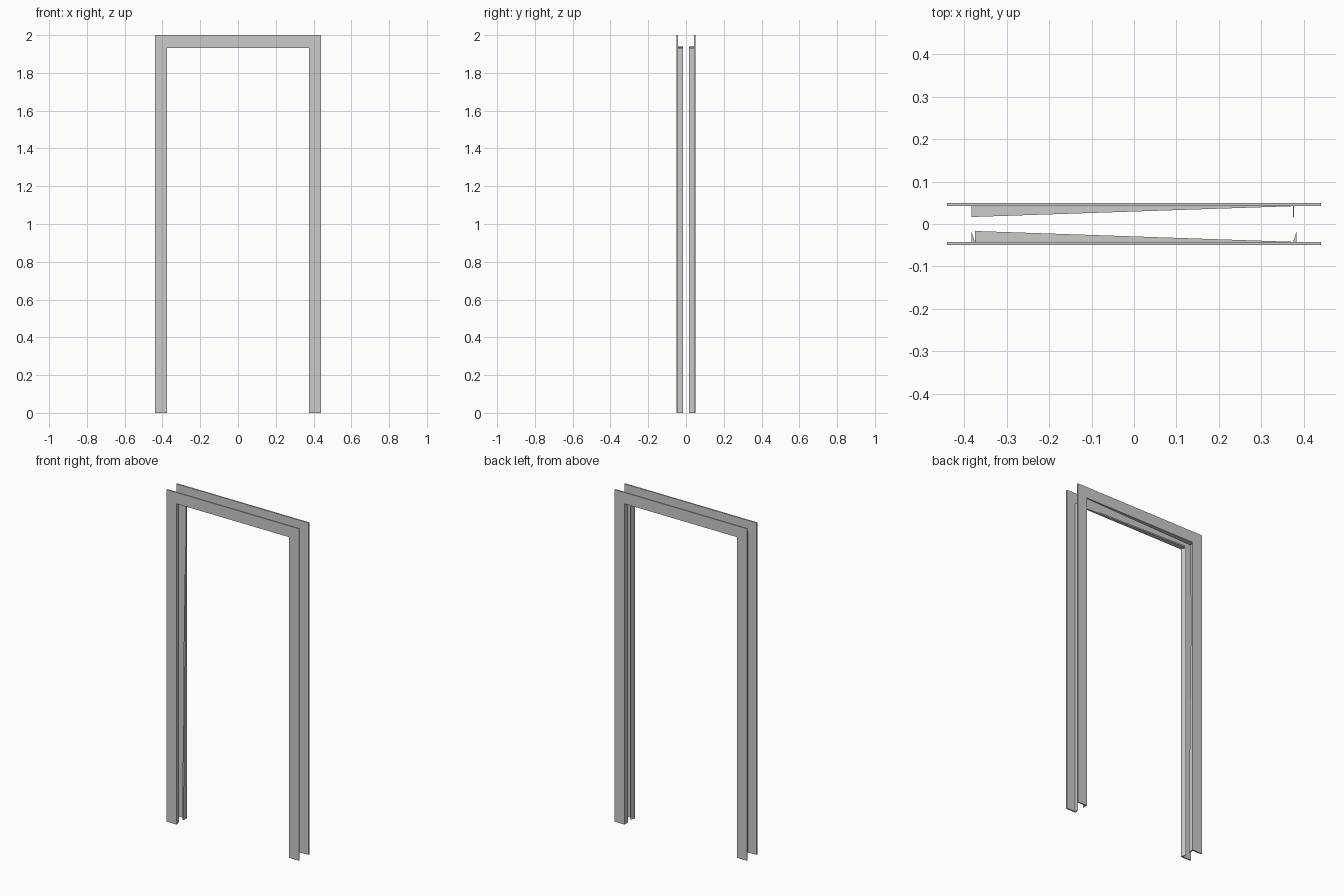
import bpy, bmesh
from mathutils import Vector

if "Cube" in bpy.data.objects:
    bpy.data.objects.remove(bpy.data.objects["Cube"])

OUT, INN, LAP = 0.44, 0.375, 0.383      # half widths: outer edge, opening, tongue back
TOP, HEAD, HEAD_LAP = 2.0, 1.932, 1.94  # heights: outer edge, opening, tongue back
FACE, BACK, TIP = 0.05, 0.042, 0.0165   # depths: trim face, trim rear, tongue tip


def prism(name, base, offset):
    """Closed solid from a planar outline swept by an offset."""
    bm = bmesh.new()
    face = bm.faces.new([bm.verts.new(p) for p in base])
    ext = bmesh.ops.extrude_face_region(bm, geom=[face])
    moved = [g for g in ext["geom"] if isinstance(g, bmesh.types.BMVert)]
    bmesh.ops.translate(bm, verts=moved, vec=Vector(offset))
    bmesh.ops.recalc_face_normals(bm, faces=bm.faces)
    mesh = bpy.data.meshes.new(name)
    bm.to_mesh(mesh)
    bm.free()
    obj = bpy.data.objects.new(name, mesh)
    bpy.context.collection.objects.link(obj)
    return obj


# Flat U-shaped trims on both sides of the wall
outline = [(-OUT, 0), (-OUT, TOP), (OUT, TOP), (OUT, 0),
           (INN, 0), (INN, HEAD), (-INN, HEAD), (-INN, 0)]
for side, label in ((-1, "front"), (1, "back")):
    prism(label + "_trim", [(x, side * FACE, z) for x, z in outline],
          (0, -side * (FACE - BACK), 0))

    # Head tongue tapering from the left towards the right
    left = -INN if side < 0 else -LAP
    prism(label + "_head_tongue",
          [(left, side * BACK, HEAD), (left, side * TIP, HEAD), (INN, side * BACK, HEAD)],
          (0, 0, HEAD_LAP - HEAD))

# Front jamb tongues with a tapered section
for s, label in ((-1, "left"), (1, "right")):
    prism("front_%s_tongue" % label,
          [(s * INN, -BACK, 0), (s * LAP, -BACK, 0), (s * LAP, -TIP, 0)], (0, 0, HEAD))

# Back left jamb tongue, wide at the floor and narrowing upward
prism("back_left_tongue",
      [(-INN, BACK, 0), (-INN, TIP, 0), (-INN, BACK, HEAD)], (INN - LAP, 0, 0))

# Back right jamb tongue, a thin full-height strip
prism("back_right_tongue",
      [(INN, BACK, 0), (INN, TIP, 0), (INN, TIP, HEAD), (INN, BACK, HEAD)], (0.002, 0, 0))
